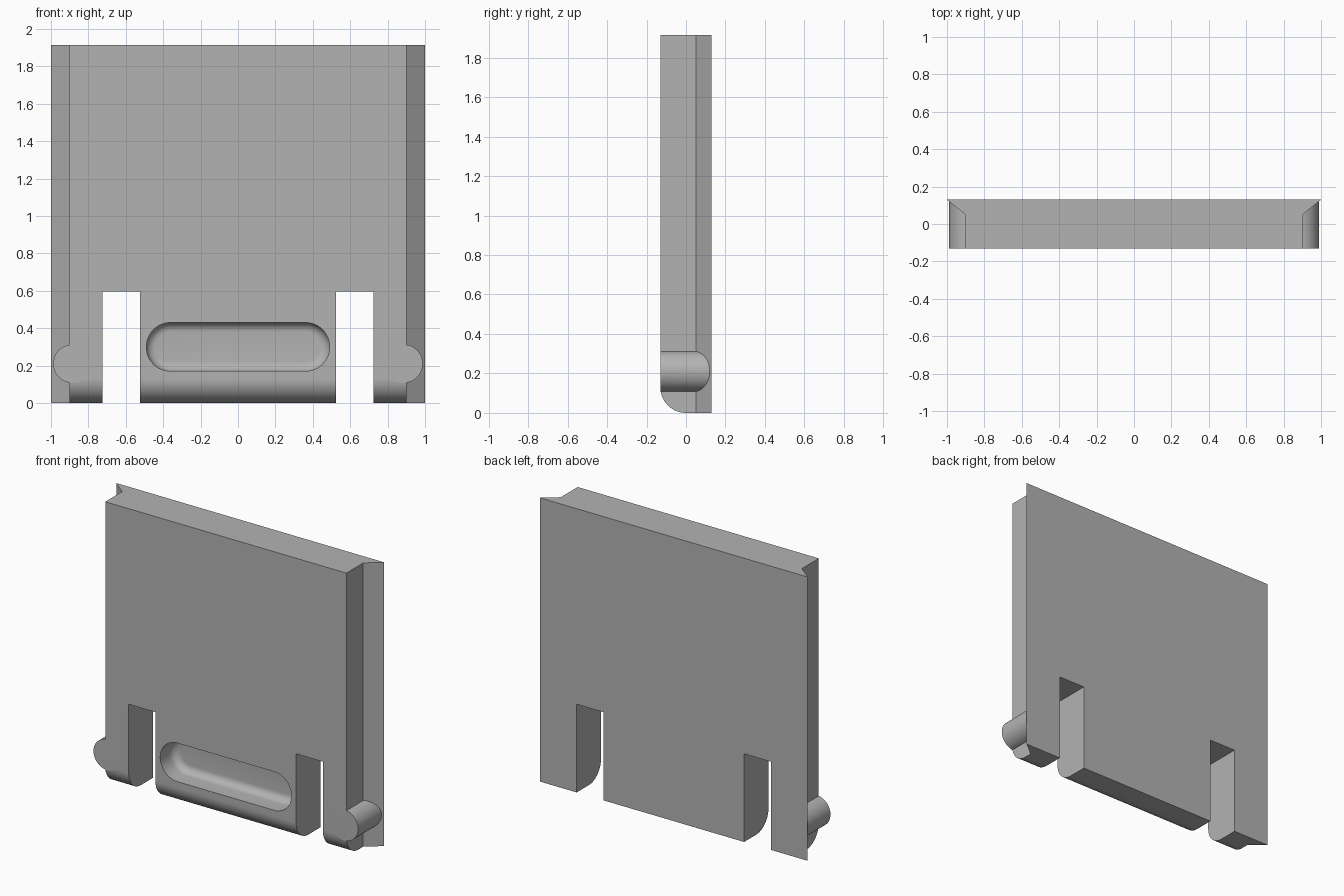
import bpy
import bmesh
from math import pi, cos, sin, radians
from mathutils import Vector

if "Cube" in bpy.data.objects:
    bpy.data.objects.remove(bpy.data.objects["Cube"])

HEIGHT = 1.915
FRONT, BACK = -0.13, 0.13

grey = bpy.data.materials.new("plain grey")
grey.use_nodes = True
grey.diffuse_color = (0.45, 0.45, 0.45, 1)
grey.node_tree.nodes["Principled BSDF"].inputs["Base Color"].default_value = grey.diffuse_color


def loft(name, rings):
    """Solid skinned through matching rings of points."""
    bm = bmesh.new()
    loops = [[bm.verts.new(p) for p in ring] for ring in rings]
    for a, b in zip(loops, loops[1:]):
        for i in range(len(a)):
            j = (i + 1) % len(a)
            bm.faces.new((a[i], a[j], b[j], b[i]))
    bm.faces.new(loops[0])
    bm.faces.new(loops[-1])
    bmesh.ops.recalc_face_normals(bm, faces=bm.faces)
    mesh = bpy.data.meshes.new(name)
    bm.to_mesh(mesh)
    bm.free()
    mesh.materials.append(grey)
    obj = bpy.data.objects.new(name, mesh)
    bpy.context.collection.objects.link(obj)
    return obj


def prism(name, profile, start, sweep):
    ring = [Vector(p) + Vector(start) for p in profile]
    return loft(name, [ring, [p + Vector(sweep) for p in ring]])


def arc(cx, cy, r, a0, a1, steps):
    return [(cx + r * cos(a0 + (a1 - a0) * i / steps),
             cy + r * sin(a0 + (a1 - a0) * i / steps)) for i in range(steps + 1)]


def combine(target, tool, operation):
    mod = target.modifiers.new(tool.name, "BOOLEAN")
    mod.operation = operation
    mod.solver = "EXACT"
    mod.object = tool
    bpy.context.view_layer.objects.active = target
    bpy.ops.object.modifier_apply(modifier=mod.name)
    bpy.data.objects.remove(tool)


# Panel with flared rear side edges
half = [(0.9, FRONT), (0.9, 0.05), (1.0, BACK)]
outline = half + [(-x, y) for x, y in reversed(half)]
panel = prism("panel", [(x, y, 0) for x, y in outline], (0, 0, 0), (0, 0, HEIGHT))

# Rounded lower front edge
R = 0.13
corner = [(FRONT - 0.1, R), (FRONT, R)] + arc(FRONT + R, R, R, pi, 1.5 * pi, 20)[1:]
corner += [(FRONT + R, -0.1), (FRONT - 0.1, -0.1)]
combine(panel, prism("edge_cutter", [(0, y, z) for y, z in corner],
                     (-1.2, 0, 0), (2.4, 0, 0)), "DIFFERENCE")

# Two open slots and two side pins
for side in (-1, 1):
    slot = [(side * x, 0, z) for x, z in
            ((0.525, -0.1), (0.725, -0.1), (0.725, 0.595), (0.525, 0.595))]
    combine(panel, prism("slot_cutter", slot, (0, -0.3, 0), (0, 0.6, 0)), "DIFFERENCE")
    circle = arc(side * 0.885, 0.21, 0.103, 0, 2 * pi, 48)[:-1]
    combine(panel, prism("pin", [(x, 0, z) for x, z in circle],
                         (0, FRONT, 0), (0, BACK - FRONT - 0.005, 0)), "UNION")


# Finger recess with a filleted floor
def stadium(y, inset):
    r = 0.13 - inset
    pts = arc(0.36, 0.3, r, -pi / 2, pi / 2, 24) + arc(-0.36, 0.3, r, pi / 2, 1.5 * pi, 24)
    return [(x, y, z) for x, z in pts]


DEPTH, FILLET = 0.15, 0.05
rings = [stadium(FRONT - 0.1, 0)]
for inset, rise in arc(FILLET, 0, FILLET, pi, pi / 2, 8):
    rings.append(stadium(FRONT + DEPTH - FILLET + rise, inset))
combine(panel, loft("recess_cutter", rings), "DIFFERENCE")

# Smooth curved areas, keeping crisp edges
bpy.ops.object.select_all(action="DESELECT")
panel.select_set(True)
bpy.context.view_layer.objects.active = panel
bpy.ops.object.shade_smooth_by_angle(angle=radians(30))
